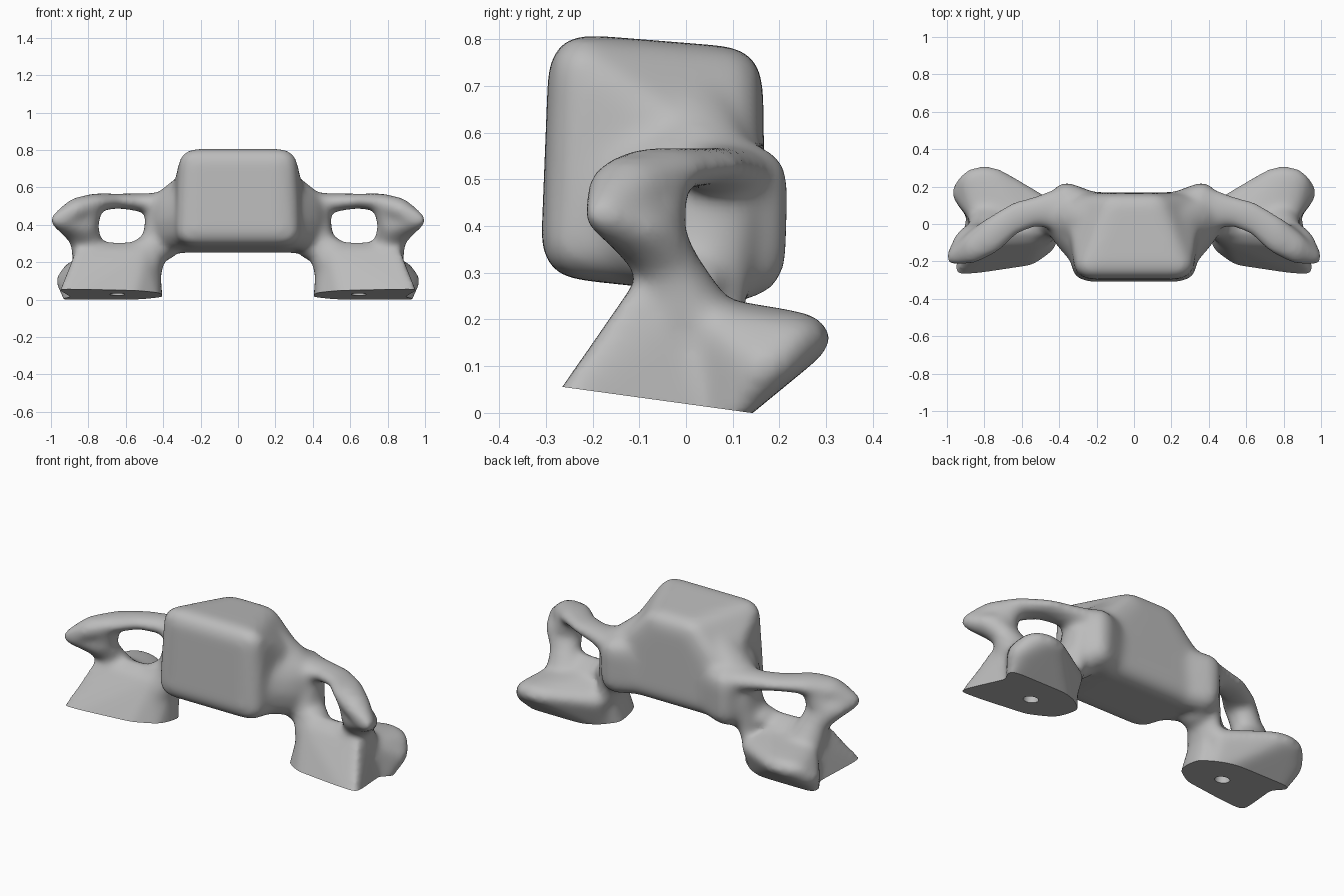
import bpy, bmesh, math
from mathutils import Vector, Matrix

cube = bpy.data.objects.get("Cube")
if cube:
    bpy.data.objects.remove(cube)

grey = bpy.data.materials.new("matte grey")
grey.use_nodes = True
COLOUR = (.5, .5, .5, 1)
grey.diffuse_color = COLOUR
grey.node_tree.nodes["Principled BSDF"].inputs["Base Color"].default_value = COLOUR

bm = bmesh.new()


def hull(points):
    """Closed convex lump around the points."""
    part = bmesh.new()
    for p in points:
        part.verts.new(p)
    made = bmesh.ops.convex_hull(part, input=part.verts[:])
    bmesh.ops.delete(part, geom=[v for v in made["geom_interior"] if isinstance(v, bmesh.types.BMVert)], context="VERTS")
    bmesh.ops.recalc_face_normals(part, faces=part.faces[:])
    lump = bpy.data.meshes.new("lump")
    part.to_mesh(lump)
    part.free()
    bm.from_mesh(lump)
    bpy.data.meshes.remove(lump)


def mirrored(points):
    return [(-x, y, z) for x, y, z in points]


def pair(points):
    """One lump on each side."""
    hull(points)
    hull(mirrored(points))


def ellipsoid(centre, radii):
    ball = bmesh.new()
    bmesh.ops.create_icosphere(ball, subdivisions=2, radius=1)
    points = [tuple(c + r * k for c, r, k in zip(centre, radii, v.co)) for v in ball.verts]
    ball.free()
    return points


def limb(*stations):
    """Chain of blended ellipsoids, on each side."""
    balls = [ellipsoid(*s) for s in stations]
    for a, b in zip(balls, balls[1:]):
        pair(a + b)


# Central block: square in front, arched at the rear
block = []
for corner in ((.22, -.22, .735), (.235, -.235, .36), (.1, .09, .71),
               (.27, .09, .53), (.27, .095, .325)):
    block += ellipsoid(corner, (.1, .075, .075))
hull(block + mirrored(block))

# Rear shoulder lobes
pair(ellipsoid((.2, .07, .5), (.09, .09, .09)) + ellipsoid((.2, .07, .34), (.09, .09, .09))
     + ellipsoid((.36, .135, .49), (.085, .09, .09)) + ellipsoid((.36, .13, .335), (.085, .09, .095)))

# Webs sweeping from the block flanks down into the feet
limb(((.28, -.12, .45), (.07, .13, .17)), ((.38, 0, .42), (.07, .135, .17)),
     ((.44, .06, .4), (.06, .095, .17)), ((.46, .01, .2), (.065, .12, .1)))
limb(((.38, .04, .27), (.06, .1, .06)), ((.51, 0, .28), (.06, .09, .06)))
limb(((.25, 0, .61), (.06, .12, .1)), ((.4, .05, .51), (.07, .11, .07)))

# Upper arms ending in hooked tips
limb(((.4, .08, .51), (.07, .12, .065)), ((.52, .07, .52), (.05, .085, .052)),
     ((.64, .03, .528), (.05, .095, .042)), ((.76, -.06, .52), (.07, .11, .052)),
     ((.86, -.125, .485), (.07, .09, .065)), ((.965, -.18, .425), (.045, .045, .045)))

# Outer columns from the tips down to the feet
limb(((.965, -.18, .425), (.045, .045, .045)), ((.855, -.09, .39), (.115, .085, .07)),
     ((.81, -.035, .31), (.09, .075, .05)), ((.77, 0, .2), (.12, .12, .06)))
limb(((.79, -.08, .49), (.065, .09, .055)), ((.84, -.08, .39), (.1, .08, .07)))

# Feet: sloping front wedge and flared rear lobe, overlong below for trimming
pair([(.995, -.335, -.04), (.56, -.265, -.04), (.42, -.16, -.04), (.4, -.06, -.04),
      (.4, .03, -.04), (.48, .09, -.04), (.9, .05, -.04), (.87, -.12, .27),
      (.49, -.1, .27), (.5, -.04, .31), (.8, -.04, .31), (.47, .05, .27),
      (.85, .04, .26), (.415, -.05, .15), (.415, .06, .15)])
pair(ellipsoid((.8, .235, .16), (.14, .08, .06)) + ellipsoid((.91, .17, .1), (.07, .07, .05))
     + ellipsoid((.7, .05, .2), (.19, .08, .05)) + ellipsoid((.52, .1, .14), (.08, .07, .06))
     + [(.48, .07, -.06), (.92, .07, -.06)])

# Fuse and soften the lumps
mesh = bpy.data.meshes.new("lumps")
bm.to_mesh(mesh)
bm.free()
helper = bpy.data.objects.new("lumps", mesh)
bpy.context.scene.collection.objects.link(helper)
remesh = helper.modifiers.new("fuse", "REMESH")
remesh.mode = "VOXEL"
remesh.voxel_size = .014
soften = helper.modifiers.new("soften", "SMOOTH")
soften.factor = .5
soften.iterations = 36


def bake(obj, name):
    bpy.context.view_layer.update()
    graph = bpy.context.evaluated_depsgraph_get()
    result = bpy.data.meshes.new_from_object(obj.evaluated_get(graph))
    result.name = name
    return result


body_mesh = bake(helper, "bracket_body")
bpy.data.objects.remove(helper)

# Trim the feet along the tilted mounting plane
bm = bmesh.new()
bm.from_mesh(body_mesh)
normal = Vector((0, .055, .4)).normalized()
cut = bmesh.ops.bisect_plane(bm, geom=bm.verts[:] + bm.edges[:] + bm.faces[:],
                             plane_co=(0, .14, 0), plane_no=normal, clear_inner=True)
rim = [e for e in cut["geom_cut"] if isinstance(e, bmesh.types.BMEdge)]
bmesh.ops.holes_fill(bm, edges=rim, sides=0)
bmesh.ops.recalc_face_normals(bm, faces=bm.faces[:])
bm.to_mesh(body_mesh)
bm.free()
body = bpy.data.objects.new("bracket_body", body_mesh)
bpy.context.scene.collection.objects.link(body)

# Blind bolt holes in the foot soles
tilt = Matrix.Rotation(-math.atan2(.055, .4), 4, "X")
drill_mesh = bpy.data.meshes.new("drill")
bm = bmesh.new()
for x in (-.645, .645):
    bmesh.ops.create_cone(bm, cap_ends=True, segments=24, radius1=.04, radius2=.04,
                          depth=.2, matrix=Matrix.Translation((x, -.06, .03)) @ tilt)
bm.to_mesh(drill_mesh)
bm.free()
drill = bpy.data.objects.new("drill", drill_mesh)
drill.hide_render = True
bpy.context.scene.collection.objects.link(drill)
holes = body.modifiers.new("bolt holes", "BOOLEAN")
holes.operation = "DIFFERENCE"
holes.object = drill
holes.solver = "EXACT"
drilled = bake(body, "bracket_body")
body.modifiers.clear()
body.data = drilled
bpy.data.objects.remove(drill)

# Smooth surface with crisp sole edges
drilled.materials.clear()
drilled.materials.append(grey)
bpy.ops.object.select_all(action="DESELECT")
body.select_set(True)
bpy.context.view_layer.objects.active = body
bpy.ops.object.shade_smooth_by_angle(angle=math.radians(40))
